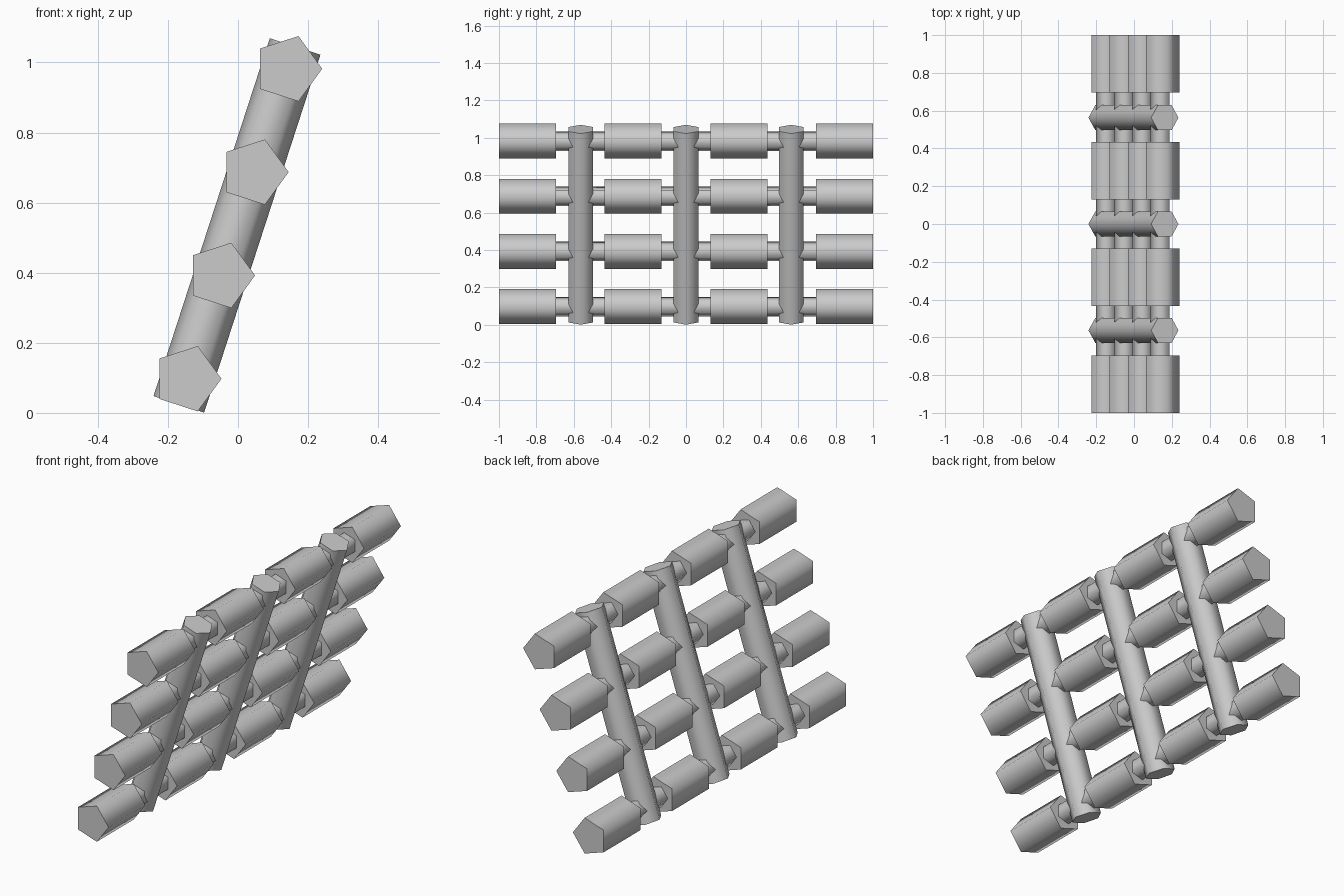
import bpy, math
from math import cos, sin, pi, radians
from mathutils import Matrix, Vector

cube = bpy.data.objects.get("Cube")
if cube:
    bpy.data.objects.remove(cube, do_unlink=True)

GREY = (0.6, 0.6, 0.6, 1.0)
mat = bpy.data.materials.new("plain grey")
mat.use_nodes = True
mat.diffuse_color = GREY
mat.node_tree.nodes["Principled BSDF"].inputs["Base Color"].default_value = GREY

# The whole rack is built upright, then leaned towards +x
LEAN = Matrix.Translation((-0.003, 0, 0.535)) @ Matrix.Rotation(radians(18), 4, 'Y')


def prism(name, sides, radius, start, end, first_corner):
    """Prism from start to end whose first corner points along first_corner."""
    start, end = Vector(start), Vector(end)
    u = Vector(first_corner)
    v = (end - start).normalized().cross(u)
    ring = [radius * (cos(a) * u + sin(a) * v)
            for a in (2 * pi * i / sides for i in range(sides))]
    verts = [start + p for p in ring] + [end + p for p in ring]
    faces = [(i, (i + 1) % sides, (i + 1) % sides + sides, i + sides)
             for i in range(sides)]
    faces += [tuple(reversed(range(sides))), tuple(range(sides, 2 * sides))]
    mesh = bpy.data.meshes.new(name)
    mesh.from_pydata([LEAN @ p for p in verts], [], faces)
    mesh.materials.append(mat)
    obj = bpy.data.objects.new(name, mesh)
    bpy.context.collection.objects.link(obj)
    # Rounded sides, sharp end caps
    bpy.ops.object.select_all(action='DESELECT')
    obj.select_set(True)
    bpy.context.view_layer.objects.active = obj
    bpy.ops.object.shade_smooth_by_angle(angle=radians(80))
    return obj


# Three hexagonal leaning posts
for i, y in enumerate((-0.563, 0, 0.563)):
    prism(f"post_{i + 1}", 6, 0.076, (0, y, -0.537), (0, y, 0.537), (1, 0, 0))

# Four rows: a thin rod through the posts carrying four thick grips
HALF = 0.152
for row in range(4):
    z = (row - 1.5) * 0.31 + 0.005
    prism(f"rod_{row + 1}", 5, 0.055, (0, -0.8, z), (0, 0.8, z), (0, 0, -1))
    for i, y in enumerate((-0.848, -0.283, 0.283, 0.848)):
        prism(f"grip_{row + 1}_{i + 1}", 5, 0.098,
              (0, y - HALF, z), (0, y + HALF, z), (0, 0, 1))
